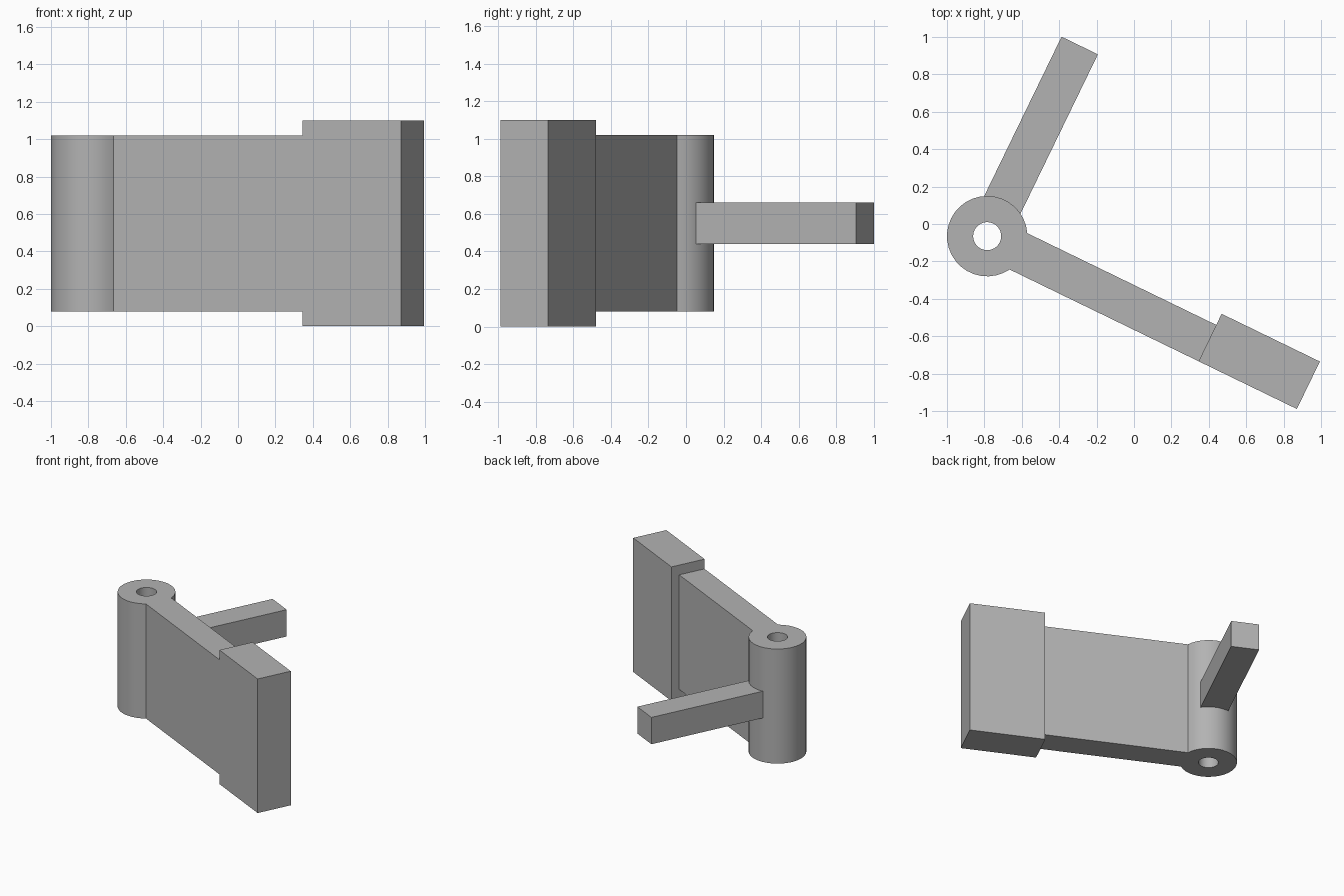
import bpy, bmesh
from math import sin, cos, asin, pi, radians
from mathutils import Matrix

cube = bpy.data.objects.get("Cube")
if cube:
    bpy.data.objects.remove(cube, do_unlink=True)

# Single plain grey
grey = bpy.data.materials.new("plain grey")
grey.use_nodes = True
colour = (0.45, 0.45, 0.45, 1)
grey.diffuse_color = colour
grey.node_tree.nodes["Principled BSDF"].inputs["Base Color"].default_value = colour

# Shared frame: hub axis at the origin, main arm along +x, lever along +y
FRAME = Matrix.Translation((-0.785, -0.065, 0)) @ Matrix.Rotation(radians(-25.9), 4, "Z")
HUB_R, HOLE_R, HALF = 0.215, 0.075, 0.108
ARM_END, PAD_END, LEVER_END = 1.309, 1.893, 1.133


def prism(name, loops, z0, z1):
    """Extrude a flat outline, with optional holes, from z0 to z1."""
    bm = bmesh.new()
    edges = []
    for loop in loops:
        vs = [bm.verts.new((x, y, z0)) for x, y in loop]
        edges += [bm.edges.new((a, b)) for a, b in zip(vs, vs[1:] + vs[:1])]
    bmesh.ops.triangle_fill(bm, edges=edges, use_beauty=True)
    ext = bmesh.ops.extrude_face_region(bm, geom=bm.faces[:], use_keep_orig=True)
    top = [g for g in ext["geom"] if isinstance(g, bmesh.types.BMVert)]
    bmesh.ops.translate(bm, verts=top, vec=(0, 0, z1 - z0))
    bmesh.ops.recalc_face_normals(bm, faces=bm.faces[:])
    mesh = bpy.data.meshes.new(name)
    bm.to_mesh(mesh)
    bm.free()
    mesh.materials.append(grey)
    ob = bpy.data.objects.new(name, mesh)
    bpy.context.collection.objects.link(ob)
    ob.matrix_world = FRAME
    bpy.ops.object.select_all(action="DESELECT")
    ob.select_set(True)
    bpy.context.view_layer.objects.active = ob
    bpy.ops.object.shade_smooth_by_angle(angle=radians(30))
    return ob


def arc(radius, start, end, steps):
    return [(radius * cos(start + (end - start) * i / steps),
             radius * sin(start + (end - start) * i / steps)) for i in range(steps + 1)]


def rectangle(x0, x1, y0, y1):
    return [(x0, y0), (x1, y0), (x1, y1), (x0, y1)]


# Pierced hub and flat arm in one piece
joint = asin(HALF / HUB_R)
outline = arc(HUB_R, joint, 2 * pi - joint, 28) + [(ARM_END, -HALF), (ARM_END, HALF)]
hole = arc(HOLE_R, 0, 2 * pi, 32)[:-1]
prism("hub_and_arm", [outline, hole], 0.08, 1.02)

# Thicker, taller pad at the end of the arm, flush with its front face
prism("end_pad", [rectangle(ARM_END, PAD_END, -HALF, 0.174)], 0, 1.1)

# Lever rooted inside the hub wall
prism("lever", [rectangle(-HALF, HALF, 0.15, LEVER_END)], 0.44, 0.66)
